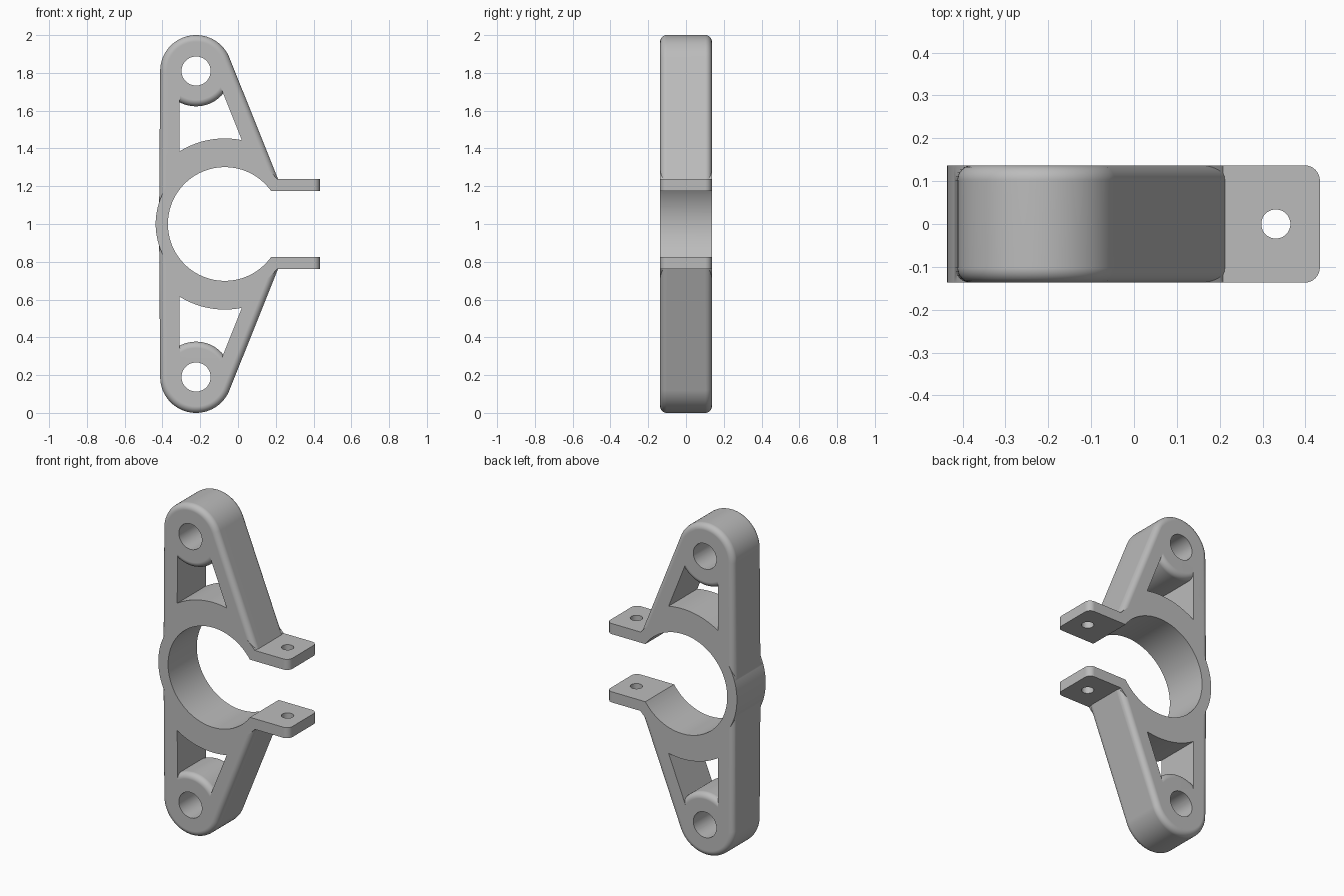
import bpy, bmesh
from math import sin, cos, pi, radians, sqrt
from mathutils import Vector

cube = bpy.data.objects.get("Cube")
if cube:
    bpy.data.objects.remove(cube, do_unlink=True)

HALF = 0.137                      # half depth
RING = Vector((-0.07, 1.0))       # clamp centre (x, z)
BOSS = Vector((-0.222, 1.81))     # upper mounting hole centre
BOSS_R, FILLET = 0.19, 0.034

grey = bpy.data.materials.new("plain grey")
grey.use_nodes = True
grey.diffuse_color = (0.5, 0.5, 0.5, 1)
grey.node_tree.nodes["Principled BSDF"].inputs["Base Color"].default_value = grey.diffuse_color


def arc(c, r, a0, a1, n):
    """Points on an arc, angles in degrees."""
    return [Vector((c.x + r * cos(radians(a0 + (a1 - a0) * i / n)),
                    c.y + r * sin(radians(a0 + (a1 - a0) * i / n)))) for i in range(n + 1)]


def flip(points):
    """Mirror a profile about the mid height."""
    return [Vector((p.x, 2 - p.y)) for p in reversed(points)]


def prism(name, points, half=HALF, fillet=0):
    """Extrude an x-z profile along y, optionally rounding both rims."""
    bm = bmesh.new()
    face = bm.faces.new([bm.verts.new((p.x, -half, p.y)) for p in points])
    new = bmesh.ops.extrude_face_region(bm, geom=[face])["geom"]
    bmesh.ops.translate(bm, vec=(0, 2 * half, 0),
                        verts=[v for v in new if isinstance(v, bmesh.types.BMVert)])
    bmesh.ops.recalc_face_normals(bm, faces=bm.faces)
    if fillet:
        rims = [e for e in bm.edges if abs(e.verts[0].co.y - e.verts[1].co.y) < 1e-5]
        bmesh.ops.bevel(bm, geom=rims, offset=fillet, segments=6, profile=0.5, affect='EDGES')
    return finish(name, bm)


def finish(name, bm):
    mesh = bpy.data.meshes.new(name)
    bm.to_mesh(mesh)
    bm.free()
    mesh.materials.append(grey)
    obj = bpy.data.objects.new(name, mesh)
    bpy.context.collection.objects.link(obj)
    return obj


def disc(name, c, r, n=96, half=HALF, fillet=0):
    return prism(name, arc(c, r, 0, 360, n)[:-1], half, fillet)


def combine(target, tool, operation):
    """Apply a boolean and discard the tool."""
    mod = target.modifiers.new(operation.lower(), 'BOOLEAN')
    mod.operation, mod.object, mod.solver = operation, tool, 'EXACT'
    bpy.ops.object.select_all(action='DESELECT')
    bpy.context.view_layer.objects.active = target
    target.select_set(True)
    bpy.ops.object.modifier_apply(modifier=mod.name)
    bpy.data.objects.remove(tool, do_unlink=True)


def clamp_tab(name, sign):
    """Bolt tab with rounded outer corners; the gap cut trims its inner side."""
    bm = bmesh.new()
    bmesh.ops.create_cube(bm, size=1)
    for v in bm.verts:
        v.co = (0.434 if v.co.x > 0 else 0.16, 2 * HALF * v.co.y,
                1 + sign * (0.238 if v.co.z * sign > 0 else 0.1))
    corners = [e for e in bm.edges if all(v.co.x > 0.4 for v in e.verts)
               and abs(e.verts[0].co.y - e.verts[1].co.y) < 1e-5]
    bmesh.ops.bevel(bm, geom=corners, offset=0.036, segments=6, profile=0.5, affect='EDGES')
    return finish(name, bm)


# Body: one convex outline with rounded rims
upper = [Vector((0.212, 1.238))] + arc(BOSS, BOSS_R, 21.6, 180, 40) + [Vector((-0.418, 1))]
body = prism("clamp_bracket", upper + flip(upper[:-1]), fillet=FILLET)

# Triangular windows between ring and bosses
arch = arc(RING, 0.453, 78.5, 122, 24)
window = arch + [Vector((-0.308, 1.72)), Vector((-0.102, 1.75))]
for points in (window, flip(window)):
    combine(body, prism("window_cutter", points, 0.3), 'DIFFERENCE')

# Rounded bosses, clamp ring and tabs
for z in (BOSS.y, 2 - BOSS.y):
    combine(body, disc("boss", Vector((BOSS.x, z)), 0.187, 80, fillet=FILLET), 'UNION')
combine(body, disc("ring", RING, 0.366, 128), 'UNION')
for sign in (1, -1):
    combine(body, clamp_tab("tab", sign), 'UNION')

# Bore, clamp gap and mounting holes
combine(body, disc("bore_cutter", RING, 0.301, 128, 0.3), 'DIFFERENCE')
gap = [Vector(p) for p in ((0, 0.826), (0.6, 0.826), (0.6, 1.174), (0, 1.174))]
combine(body, prism("gap_cutter", gap, 0.3), 'DIFFERENCE')
for z in (BOSS.y, 2 - BOSS.y):
    combine(body, disc("hole_cutter", Vector((BOSS.x, z)), 0.077, 48, 0.3), 'DIFFERENCE')

# Bolt hole through both tabs
bm = bmesh.new()
bmesh.ops.create_cone(bm, cap_ends=True, segments=40, radius1=0.034, radius2=0.034, depth=1)
bmesh.ops.translate(bm, vec=(0.331, 0, 1), verts=bm.verts)
combine(body, finish("bolt_cutter", bm), 'DIFFERENCE')

# Smooth curved walls, keep crisp edges and flat faces
bpy.ops.object.shade_smooth_by_angle(angle=radians(30))
weighted = body.modifiers.new("flat faces", 'WEIGHTED_NORMAL')
weighted.keep_sharp = True
